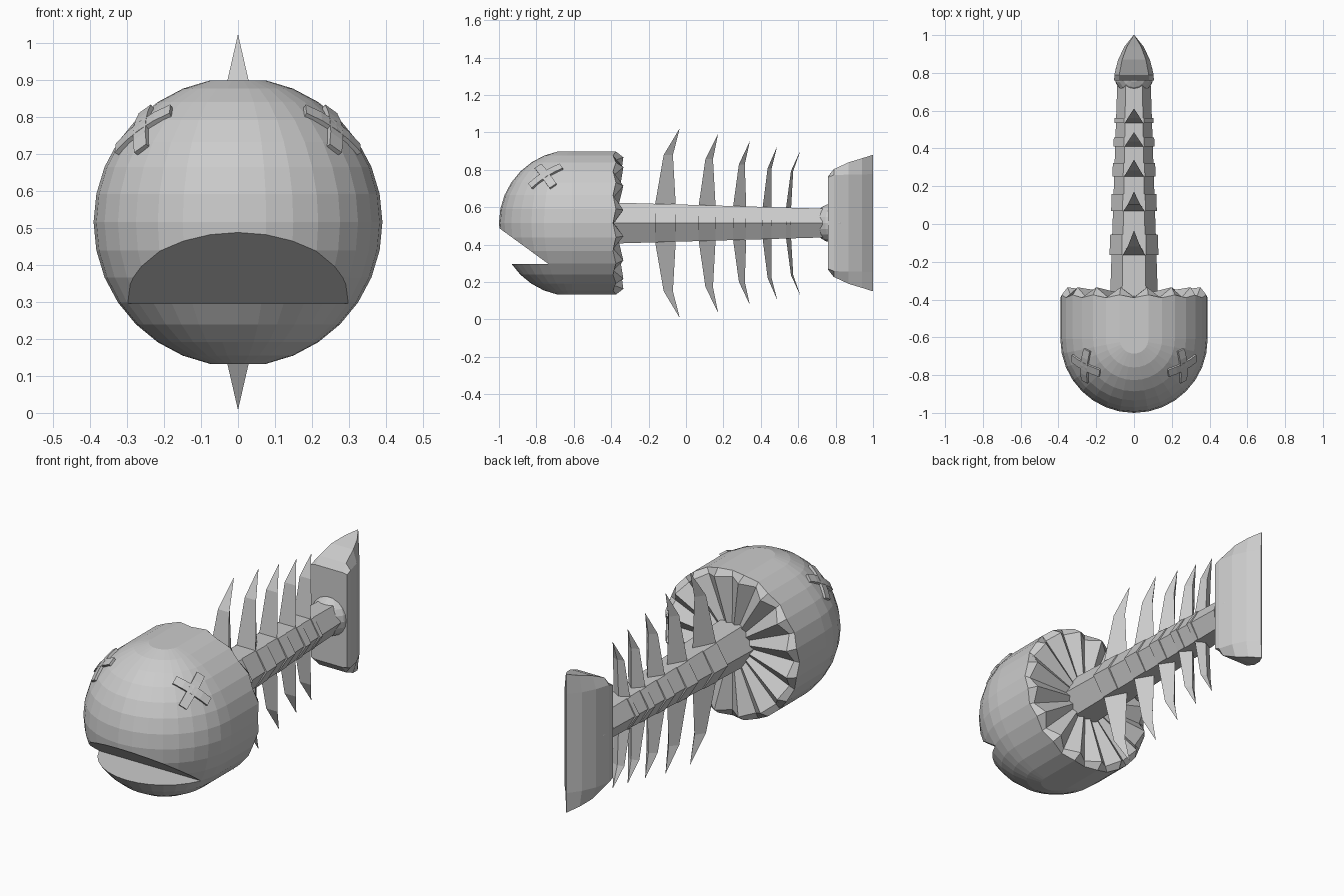
import bpy, bmesh, math
from mathutils import Vector

if "Cube" in bpy.data.objects:
    bpy.data.objects.remove(bpy.data.objects["Cube"])

CZ = 0.515                       # height of the body axis
HEAD = Vector((0, -0.61, CZ))    # centre of the head sphere
R = 0.39

bone = bpy.data.materials.new("bone_grey")
bone.diffuse_color = (0.6, 0.6, 0.6, 1)
bone.use_nodes = True
bone.node_tree.nodes["Principled BSDF"].inputs["Base Color"].default_value = bone.diffuse_color


def finish(name, bm):
    """Turn a bmesh into a flat-shaded object."""
    bmesh.ops.recalc_face_normals(bm, faces=bm.faces)
    me = bpy.data.meshes.new(name)
    bm.to_mesh(me)
    bm.free()
    me.materials.append(bone)
    ob = bpy.data.objects.new(name, me)
    bpy.context.collection.objects.link(ob)
    return ob


def loft(name, rings):
    """Skin a list of closed rings with equal point counts and cap the ends."""
    bm = bmesh.new()
    rows = [[bm.verts.new(p) for p in ring] for ring in rings]
    n = len(rows[0])
    for a, b in zip(rows, rows[1:]):
        for i in range(n):
            bm.faces.new((a[i], a[(i + 1) % n], b[(i + 1) % n], b[i]))
    bm.faces.new(rows[0])
    bm.faces.new(rows[-1])
    return finish(name, bm)


# Head: front half of a sphere, pulled straight back, with a torn rear
bm = bmesh.new()
bmesh.ops.create_uvsphere(bm, u_segments=32, v_segments=16, radius=R)
bmesh.ops.delete(bm, geom=[v for v in bm.verts if v.co.y > 1e-4], context='VERTS')
flat = R * math.cos(math.pi / 16)
for v in bm.verts:
    v.co.z = max(-flat, min(flat, v.co.z))      # flattened poles


def extrude_rim(shape):
    edges = [e for e in bm.edges if e.is_boundary]
    new = bmesh.ops.extrude_edge_only(bm, edges=edges)["geom"]
    for v in (g for g in new if isinstance(g, bmesh.types.BMVert)):
        k = round(math.atan2(v.co.z, v.co.x) / (math.pi / 16))
        scale, peak_y, valley_y = shape
        v.co.x *= scale
        v.co.z *= scale
        v.co.y = peak_y if k % 2 else valley_y


for shape in ((1, 0.235, 0.22), (0.92, 0.275, 0.222), (0.28, 0.24, 0.225)):
    extrude_rim(shape)
bmesh.ops.holes_fill(bm, edges=[e for e in bm.edges if e.is_boundary], sides=0)
bmesh.ops.triangulate(bm, faces=[f for f in bm.faces if len(f.verts) > 4])
bmesh.ops.translate(bm, verts=bm.verts, vec=HEAD)
head = finish("head", bm)

# Mouth: wedge cut out of the head
wedge = ((-0.735, 0.296), (-1.1, 0.296), (-1.1, 0.562))
cutter = loft("mouth_cutter", [[(x, y, z) for y, z in wedge] for x in (-0.302, 0.302)])
cutter.hide_render = True
cut = head.modifiers.new("mouth", 'BOOLEAN')
cut.operation = 'DIFFERENCE'
cut.solver = 'EXACT'
cut.object = cutter
bpy.context.view_layer.objects.active = head
bpy.ops.object.modifier_apply(modifier=cut.name)
bpy.data.objects.remove(cutter)

# Cross eyes: raised bars wrapped onto the head
for side, label in ((-1, "left"), (1, "right")):
    n = Vector((0.255 * side, -0.14, 0.25)).normalized()
    u = Vector((0, 0, 1)).cross(n).normalized()
    v = n.cross(u)
    for j, (a, b) in enumerate(((u + v, v - u), (v - u, u + v))):
        rings = []
        for i in range(5):
            s = (i - 2) * 0.05
            lo, hi = [(n * R + a.normalized() * s + b.normalized() * w).normalized()
                      for w in (-0.022, 0.022)]
            rings.append([HEAD + lo * 0.375, HEAD + hi * 0.375,
                          HEAD + hi * 0.401, HEAD + lo * 0.401])
        loft(f"{label}_eye_bar_{j + 1}", rings)


# Spine: tapered hexagonal bar
def spine_radius(y):
    return 0.126 - 0.036 * (y + 0.375) / 1.075


def hexagon(y, wide=1.0):
    r = spine_radius(y)
    return [(r * wide * math.cos(i * math.pi / 3), y,
             CZ + r * math.sin(i * math.pi / 3)) for i in range(6)]


loft("spine", [hexagon(-0.382), hexagon(0.73)])

# Vertebrae with an upper and a lower rib: front y, back y, tip y, tip z
RIBS = ((-0.165, -0.055, -0.035, 1.02), (0.068, 0.158, 0.17, 0.99),
        (0.252, 0.322, 0.34, 0.95), (0.41, 0.458, 0.485, 0.92),
        (0.535, 0.562, 0.61, 0.90))
for i, (front, back, tip_y, tip_z) in enumerate(RIBS):
    loft(f"vertebra_{i + 1}", [hexagon(front, 1.09), hexagon(back, 1.09)])
    r = spine_radius(front)
    base = r * 0.85
    height = tip_z - CZ
    mid = base + 0.65 * (height - base)
    mid_y = front + 0.35 * (tip_y - front)
    depth = 0.45 * (back - front)
    for sign, label in ((1, "upper"), (-1, "lower")):
        rings = []
        for h, y, d, w in ((base, front, back - front, r / 2),
                           (mid, mid_y, depth, 0.033),
                           (height, tip_y, 0.001, 0.0006)):
            z = CZ + sign * h
            rings.append([(-w, y, z), (w, y, z), (0, y + d, z)])
        loft(f"{label}_rib_{i + 1}", rings)

# Tail joint
bm = bmesh.new()
bmesh.ops.create_uvsphere(bm, u_segments=16, v_segments=10, radius=0.104)
bmesh.ops.translate(bm, verts=bm.verts, vec=(0, 0.785, CZ))
finish("tail_joint", bm)

# Tail fin: sections of y, half width, side half height, ridge half height
rings = []
for y, w, side, top in ((0.76, 0.105, 0.245, 0.25), (0.79, 0.104, 0.257, 0.288),
                        (0.87, 0.084, 0.259, 0.325), (0.94, 0.05, 0.26, 0.346),
                        (1.0, 0.002, 0.262, 0.365)):
    t = w * 0.75
    rings.append([(x, y, CZ + z) for x, z in
                  ((-w, -side), (-t, -top), (t, -top), (w, -side),
                   (w, side), (t, top), (-t, top), (-w, side))])
loft("tail_fin", rings)
